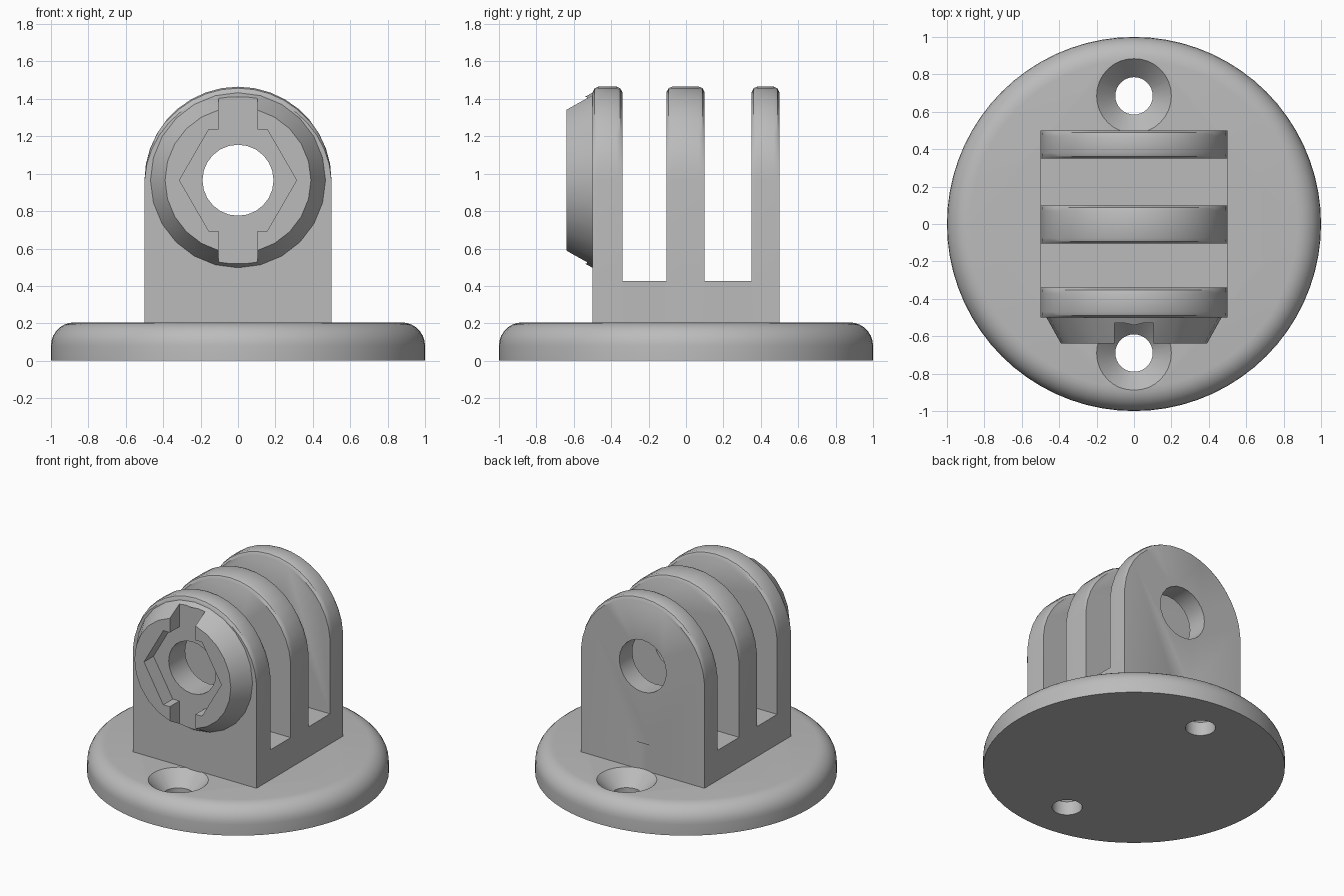
import bpy, bmesh, math
from mathutils import Matrix

if "Cube" in bpy.data.objects:
    bpy.data.objects.remove(bpy.data.objects["Cube"])

grey = bpy.data.materials.new("plain grey")
grey.use_nodes = True
COLOUR = (0.5, 0.5, 0.5, 1)
grey.diffuse_color = COLOUR
grey.node_tree.nodes["Principled BSDF"].inputs["Base Color"].default_value = COLOUR

AXLE_Z = 0.965
BASE_TOP = 0.205
R = 0.5


def loft(name, rings):
    """Closed solid through a list of rings with equal point counts."""
    bm = bmesh.new()
    loops = [[bm.verts.new(p) for p in ring] for ring in rings]
    n = len(loops[0])
    for a, b in zip(loops, loops[1:]):
        for i in range(n):
            j = (i + 1) % n
            bm.faces.new((a[i], a[j], b[j], b[i]))
    bm.faces.new(loops[0][::-1])
    bm.faces.new(loops[-1])
    bmesh.ops.recalc_face_normals(bm, faces=bm.faces)
    mesh = bpy.data.meshes.new(name)
    bm.to_mesh(mesh)
    bm.free()
    mesh.materials.append(grey)
    obj = bpy.data.objects.new(name, mesh)
    bpy.context.collection.objects.link(obj)
    return obj


def turned(name, profile, sides, y=0, phase=0):
    """Upright turned solid from (radius, z) pairs."""
    angles = [phase + math.tau * i / sides for i in range(sides)]
    return loft(name, [[(r * math.cos(a), y + r * math.sin(a), z) for a in angles]
                       for r, z in profile])


def axle_turned(name, profile, sides, phase=0):
    """Turned solid along the axle from (radius, y) pairs."""
    angles = [phase + math.tau * i / sides for i in range(sides)]
    return loft(name, [[(r * math.cos(a), y, AXLE_Z + r * math.sin(a)) for a in angles]
                       for r, y in profile])


def box(name, x, y0, y1, z0, z1):
    return loft(name, [[(-x, y0, z), (x, y0, z), (x, y1, z), (-x, y1, z)]
                       for z in (z0, z1)])


def boolean(obj, tool, operation="DIFFERENCE"):
    mod = obj.modifiers.new("cut", "BOOLEAN")
    mod.operation, mod.object, mod.solver = operation, tool, "EXACT"
    bpy.context.view_layer.objects.active = obj
    bpy.ops.object.modifier_apply(modifier=mod.name)
    bpy.data.objects.remove(tool)


def fin(name, y0, y1):
    """Upright plate with an arched top whose rim is softened."""
    rings = []
    for y, inset in ((y0, 0.03), (y0 + 0.012, 0.008), (y0 + 0.03, 0),
                     (y1 - 0.03, 0), (y1 - 0.012, 0.008), (y1, 0.03)):
        ring = [(-R, y, 0.2), (R, y, 0.2)]
        for i in range(19):
            a = math.pi * i / 18
            r = R - inset * math.sin(a)
            ring.append((r * math.cos(a), y, AXLE_Z + r * math.sin(a)))
        rings.append(ring)
    return loft(name, rings)


# Round base with a rounded upper rim
rim = 0.125
profile = [(1, 0)]
for i in range(8):
    a = math.pi / 2 * i / 7
    profile.append((1 - rim + rim * math.cos(a), BASE_TOP - rim + rim * math.sin(a)))
base = turned("round_base", profile, 72)

# Countersunk screw holes
SCREW = [(0.1, -0.1), (0.1, 0.1), (0.2, BASE_TOP), (0.2, 0.4)]
for y in (-0.69, 0.685):
    boolean(base, turned("screw_cutter", SCREW, 32, y))

# Three-finned mount joined by the slot floors
mount = fin("finned_mount", -0.5, -0.34)
for y0, y1 in ((-0.105, 0.1), (0.35, 0.5)):
    boolean(mount, fin("fin", y0, y1), "UNION")
for y0, y1 in ((-0.34, -0.105), (0.1, 0.35)):
    boolean(mount, box("slot_floor", R, y0, y1, 0.2, 0.425), "UNION")
boolean(mount, turned("screw_cutter", SCREW, 32, 0.685))
boolean(mount, axle_turned("axle_cutter", [(0.19, -1), (0.19, 1)], 24))

# Tapered boss with a hexagonal nut pocket and two key slots
boss = axle_turned("nut_boss", [(0.39, -0.64), (0.468, -0.5)], 24)
boolean(boss, axle_turned("hex_cutter", [(0.313, -0.8), (0.313, -0.53)], 6))
for z0, z1 in ((AXLE_Z + 0.2, AXLE_Z + 0.445), (AXLE_Z - 0.445, AXLE_Z - 0.2)):
    boolean(boss, box("slot_cutter", 0.104, -0.8, -0.53, z0, z1))
boolean(boss, axle_turned("axle_cutter", [(0.19, -1), (0.19, 1)], 24))

# Smooth the rounded surfaces and keep the hard edges
for obj in (base, mount, boss):
    bpy.ops.object.select_all(action="DESELECT")
    obj.select_set(True)
    bpy.context.view_layer.objects.active = obj
    bpy.ops.object.shade_smooth_by_angle(angle=math.radians(32))
